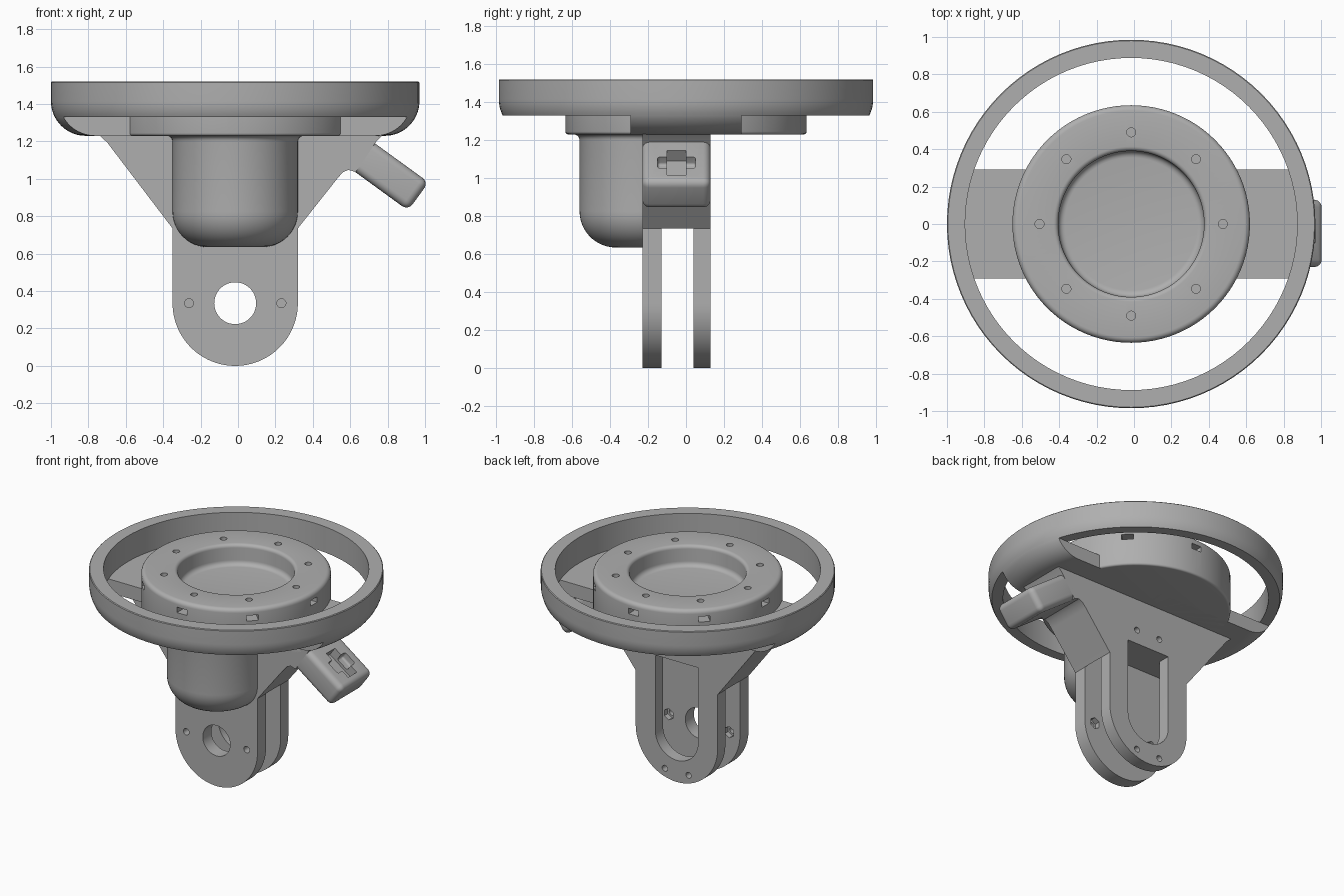
import bpy, bmesh, math
from mathutils import Matrix, Vector

if "Cube" in bpy.data.objects:
    bpy.data.objects.remove(bpy.data.objects["Cube"])

CX = -0.015          # axis of the round parts
R_FORK = 0.335       # fork end radius, also height of its pivot

grey = bpy.data.materials.new("plain grey")
grey.use_nodes = True
grey.diffuse_color = (0.43, 0.43, 0.43, 1)
for node in grey.node_tree.nodes:
    if node.type == 'BSDF_PRINCIPLED':
        node.inputs["Base Color"].default_value = (0.43, 0.43, 0.43, 1)
        node.inputs["Roughness"].default_value = 0.6


def finish(name, bm):
    bmesh.ops.remove_doubles(bm, verts=bm.verts, dist=1e-5)
    bmesh.ops.recalc_face_normals(bm, faces=bm.faces)
    mesh = bpy.data.meshes.new(name)
    bm.to_mesh(mesh)
    bm.free()
    mesh.materials.append(grey)
    ob = bpy.data.objects.new(name, mesh)
    bpy.context.collection.objects.link(ob)
    return ob


def arc(cx, cz, r, a0, a1, n=8):
    angles = [math.radians(a0 + (a1 - a0) * i / n) for i in range(n + 1)]
    return [(cx + r * math.cos(a), cz + r * math.sin(a)) for a in angles]


def lathe(name, profile, closed=False, y=0.0):
    """Revolve (radius, z) points around the vertical axis."""
    bm = bmesh.new()
    vs = [bm.verts.new((r, 0, z)) for r, z in profile]
    pairs = list(zip(vs, vs[1:])) + ([(vs[-1], vs[0])] if closed else [])
    es = [bm.edges.new(p) for p in pairs]
    bmesh.ops.spin(bm, geom=vs + es, cent=(0, 0, 0), axis=(0, 0, 1),
                   angle=math.tau, steps=96, use_merge=True)
    bmesh.ops.translate(bm, verts=bm.verts, vec=(CX, y, 0))
    return finish(name, bm)


def extrude(name, outline, y0, y1):
    """Extrude an (x, z) outline along y."""
    bm = bmesh.new()
    face = bm.faces.new([bm.verts.new((x, y0, z)) for x, z in outline])
    out = bmesh.ops.extrude_face_region(bm, geom=[face])
    moved = [v for v in out["geom"] if isinstance(v, bmesh.types.BMVert)]
    bmesh.ops.translate(bm, verts=moved, vec=(0, y1 - y0, 0))
    return finish(name, bm)


def box(name, size, matrix, bevel=0):
    bm = bmesh.new()
    bmesh.ops.create_cube(bm, size=1)
    bmesh.ops.scale(bm, vec=size, verts=bm.verts)
    if bevel:
        bmesh.ops.bevel(bm, geom=bm.edges[:], offset=bevel, segments=5,
                        profile=0.5, affect='EDGES')
    bm.transform(matrix)
    return finish(name, bm)


def at(x, y, z):
    return Matrix.Translation((x, y, z))


def peg(r, depth, matrix, sides=24):
    bm = bmesh.new()
    bmesh.ops.create_cone(bm, cap_ends=True, segments=sides, radius1=r,
                          radius2=r, depth=depth, matrix=matrix)
    return finish("cutter", bm)


def peg_y(x, z, r, y0, y1, sides=24):
    turn = Matrix.Rotation(math.pi / 2, 4, 'X')
    return peg(r, y1 - y0, at(x, (y0 + y1) / 2, z) @ turn, sides)


def cut(target, cutters, operation='DIFFERENCE'):
    bpy.context.view_layer.objects.active = target
    for c in cutters:
        mod = target.modifiers.new("cut", 'BOOLEAN')
        mod.operation, mod.solver, mod.object = operation, 'EXACT', c
        bpy.ops.object.modifier_apply(modifier=mod.name)
        bpy.data.objects.remove(c)


# Outer ring with rounded lower rim, and the spokes that share its curve
rim = arc(0.80, 1.415, 0.185, -90, 0, 16)
low = [p for p in rim if p[1] < 1.33]
high = [p for p in rim if p[1] > 1.33]
join = (0.964, 1.33)
ring = lathe("outer_ring", [(0.888, 1.33), join] + high +
             [(0.985, 1.515), (0.98, 1.52), (0.888, 1.52)], closed=True)
spokes = lathe("spokes", [(0, 1.23)] + low + [join, (0, 1.33)])
cut(spokes, [box("cutter", (3, 0.585, 1), at(0, 0, 1.3), 0.01)], 'INTERSECT')

# Round hub with a shallow dish, screw holes and nut slots
hub = lathe("hub", [(0, 1.23)] + arc(0.62, 1.245, 0.015, -90, 0, 4)
            + arc(0.605, 1.485, 0.03, 0, 90, 5)
            + arc(0.415, 1.49, 0.025, 90, 180, 5)
            + arc(0.355, 1.40, 0.035, 0, -90, 5) + [(0, 1.365)])
holes = []
for i in range(8):
    spin = at(CX, 0, 0) @ Matrix.Rotation(i * math.tau / 8, 4, 'Z')
    holes.append(peg(0.024, 0.3, spin @ at(0.49, 0, 1.45)))
    holes.append(box("cutter", (0.25, 0.08, 0.04), spin @ at(0.57, 0, 1.445)))
cut(hub, holes)

# Rounded housing in front of the body
housing = lathe("housing", [(0, 0.635)] +
                arc(R_FORK - 0.19, 0.825, 0.19, -90, 0, 12)
                + arc(R_FORK + 0.03, 1.20, 0.03, 180, 90, 4) + [(0, 1.23)], y=-0.225)
cut(housing, [box("cutter", (2, 1, 2), at(0, 0.3, 1))])

# Body: fork with round end, side gussets up to the hub
body = extrude("body_and_fork",
               arc(CX, R_FORK, R_FORK, 180, 360, 48)
               + [(0.32, 0.735), (0.53, 1.0), (0.56, 1.035), (0.59, 1.048),
                  (0.63, 1.036), (0.74, 1.20), (0.78, 1.24),
                  (-0.75, 1.24), (-0.70, 1.195), (-0.35, 0.735)],
               -0.23, 0.13)
window = [(CX + 0.175, 0.89), (CX - 0.175, 0.89)] + arc(CX, R_FORK, 0.175, 180, 360, 24)
cutters = [
    box("cutter", (0.67, 0.17, 0.99), at(CX, -0.045, 0.395)),
    box("cutter", (2, 0.17, 0.83), at(CX, -0.045, 0.315)),
    extrude("cutter", window, -0.03, 0.3),
    peg_y(CX, R_FORK, 0.112, -0.4, -0.05, 48),
]
for side in (-1, 1):
    cutters.append(peg_y(CX + side * 0.247, R_FORK, 0.024, -0.4, -0.05))
    cutters.append(peg_y(CX + side * 0.247, R_FORK, 0.042, -0.17, -0.05, 6))
    cutters.append(peg_y(CX + side * 0.097, 0.075, 0.022, -0.05, 0.3))
    cutters.append(peg_y(CX + side * 0.097, 0.075, 0.042, -0.05, 0.08, 6))
    cutters.append(peg_y(CX + side * 0.097, 0.995, 0.022, 0.0, 0.3))
cut(body, cutters)

# Slanted lever with a cross-shaped pocket on its upper face
tilt = at(0.762, -0.05, 1.053) @ Matrix.Rotation(math.radians(36), 4, 'Y')
lever = box("lever", (0.5, 0.36, 0.186), tilt, 0.04)
cut(lever, [box("cutter", (0.22, 0.1, 0.14), tilt @ at(0.08, 0, 0.093)),
            box("cutter", (0.10, 0.2, 0.10), tilt @ at(0.08, 0, 0.093), 0.015)])

# Smooth shading with sharp edges kept
bpy.ops.object.select_all(action='DESELECT')
for ob in (ring, spokes, hub, housing, body, lever):
    ob.select_set(True)
bpy.context.view_layer.objects.active = body
bpy.ops.object.shade_smooth_by_angle(angle=math.radians(30))
